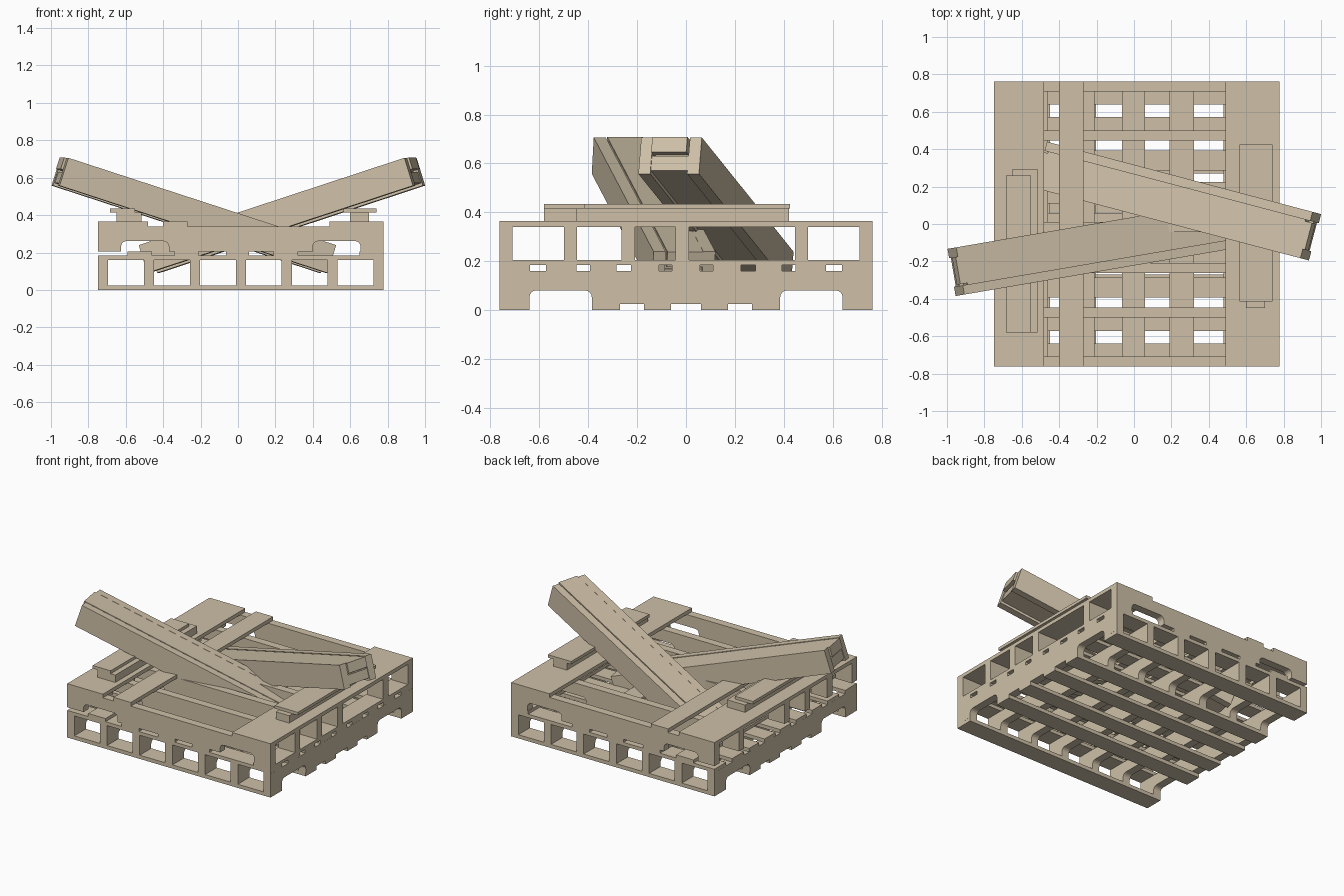
import bpy, bmesh, math
from mathutils import Matrix, Vector

if "Cube" in bpy.data.objects:
    bpy.data.objects.remove(bpy.data.objects["Cube"])

wood = bpy.data.materials.new("weathered_tan_wood")
wood.diffuse_color = (0.62, 0.53, 0.39, 1)
wood.use_nodes = True
wood.node_tree.nodes["Principled BSDF"].inputs["Base Color"].default_value = wood.diffuse_color
CX, H = 0.015, 0.763          # pallet centre in x, half size


def finish(name, bm, matrix=None):
    bmesh.ops.recalc_face_normals(bm, faces=bm.faces)
    me = bpy.data.meshes.new(name)
    bm.to_mesh(me)
    bm.free()
    me.materials.append(wood)
    ob = bpy.data.objects.new(name, me)
    bpy.context.collection.objects.link(ob)
    if matrix:
        ob.matrix_world = matrix
    return ob


def box(name, x, y, z, matrix=None):
    """Box from (min, max) pairs."""
    bm = bmesh.new()
    size = [b - a for a, b in (x, y, z)]
    mid = [(a + b) / 2 for a, b in (x, y, z)]
    bmesh.ops.create_cube(bm, size=1, matrix=Matrix.Translation(mid) @ Matrix.Diagonal((*size, 1)))
    return finish(name, bm, matrix)


def stringer(name, offset, z0, along_y, h=0.135, w=0.054):
    """Notched runner: side profile with two rounded fork notches, extruded."""
    pts = [(-H, 0)]
    r, nh = 0.028, 0.056
    for a, b in ((-0.64, -0.385), (0.385, 0.64)):
        pts.append((a, 0))
        for k in range(5):
            t = math.pi - k * math.pi / 8
            pts.append((a + r + r * math.cos(t), nh - r + r * math.sin(t)))
        for k in range(5):
            t = math.pi / 2 - k * math.pi / 8
            pts.append((b - r + r * math.cos(t), nh - r + r * math.sin(t)))
        pts.append((b, 0))
    pts += [(H, 0), (H, h), (-H, h)]
    bm = bmesh.new()
    f = bm.faces.new([bm.verts.new((u, -w / 2, v)) for u, v in pts])
    ext = bmesh.ops.extrude_face_region(bm, geom=[f])["geom"]
    bmesh.ops.translate(bm, vec=(0, w, 0), verts=[v for v in ext if isinstance(v, bmesh.types.BMVert)])
    if along_y:
        m = Matrix.Translation((CX + offset, 0, z0)) @ Matrix.Rotation(math.pi / 2, 4, 'Z')
    else:
        m = Matrix.Translation((CX, offset, z0))
    return finish(name, bm, m)


full_x = (CX - H, CX + H)
full_y = (-H, H)

# Lower pallet: runners front to back, boards across
for i in range(-3, 4):
    stringer("lower_stringer", 0.2363 * i if abs(i) == 9 else 0.2363 * i * 1.0385, 0.025, True)
for a, b in ((0.64, H), (0.27, 0.385), (0.062, 0.172)):
    for lo, hi in ((a, b), (-b, -a)):
        box("lower_bottom_board", full_x, (lo, hi), (0, 0.025))
box("lower_top_board_middle", full_x, (-0.058, 0.058), (0.16, 0.184))
for a, b in ((0.11, 0.225), (0.285, 0.392), (0.448, 0.573), (0.638, H)):
    for lo, hi in ((a, b), (-b, -a)):
        box("lower_top_board", full_x, (lo, hi), (0.16, 0.184))

# Upper pallet: runners side to side, one missing, most deck boards gone
for i in (-3, -2, -1, 0, 2, 3):
    stringer("upper_stringer", 0.2363 * i - (0.015 if i == 0 else 0) if abs(i) < 3 else 0.736 * i / 3,
             0.205, False)
for x in ((-0.59, -0.46), (-0.34, -0.21), (-0.065, 0.06), (0.19, 0.32), (0.65, 0.778)):
    box("upper_bottom_board", x, full_y, (0.184, 0.205))
for x in ((-0.748, -0.48), (-0.40, -0.27), (0.49, 0.778)):
    box("upper_top_board", x, full_y, (0.34, 0.365))

# Loose planks lying on the deck
box("left_lower_plank", (-0.65, -0.515), (-0.58, 0.295), (0.365, 0.415))
box("left_upper_plank", (-0.685, -0.55), (-0.58, 0.26), (0.415, 0.435))
box("right_lower_plank", (0.60, 0.70), (-0.45, 0.42), (0.365, 0.415))
box("right_upper_plank", (0.565, 0.74), (-0.415, 0.425), (0.415, 0.435))


# Leaning beams: two side rails with a core of two boards between them
def beam(name, low, high):
    low, high = Vector(low), Vector(high)
    d = (high - low).normalized()
    side = Vector((0, 0, 1)).cross(d).normalized()
    up = d.cross(side)
    m = Matrix((d, side, up)).transposed().to_4x4()
    m.translation = low
    n = (high - low).length
    box(name + "_rail_a", (0, n), (0.078, 0.128), (-0.078, 0.078), m)
    box(name + "_rail_b", (0, n), (-0.128, -0.078), (-0.078, 0.078), m)
    box(name + "_top_core", (0, n + 0.012), (-0.078, 0.07), (0.012, 0.077), m)
    box(name + "_bottom_core", (0.01, n - 0.005), (-0.078, 0.078), (-0.062, 0.0), m)
    box(name + "_spacer", (0.02, n - 0.03), (-0.07, 0.078), (-0.005, 0.07), m)


beam("right_beam", (-0.475, 0.31, 0.165), (0.945, -0.065, 0.632))
beam("left_beam", (0.48, -0.01, 0.165), (-0.952, -0.255, 0.632))
